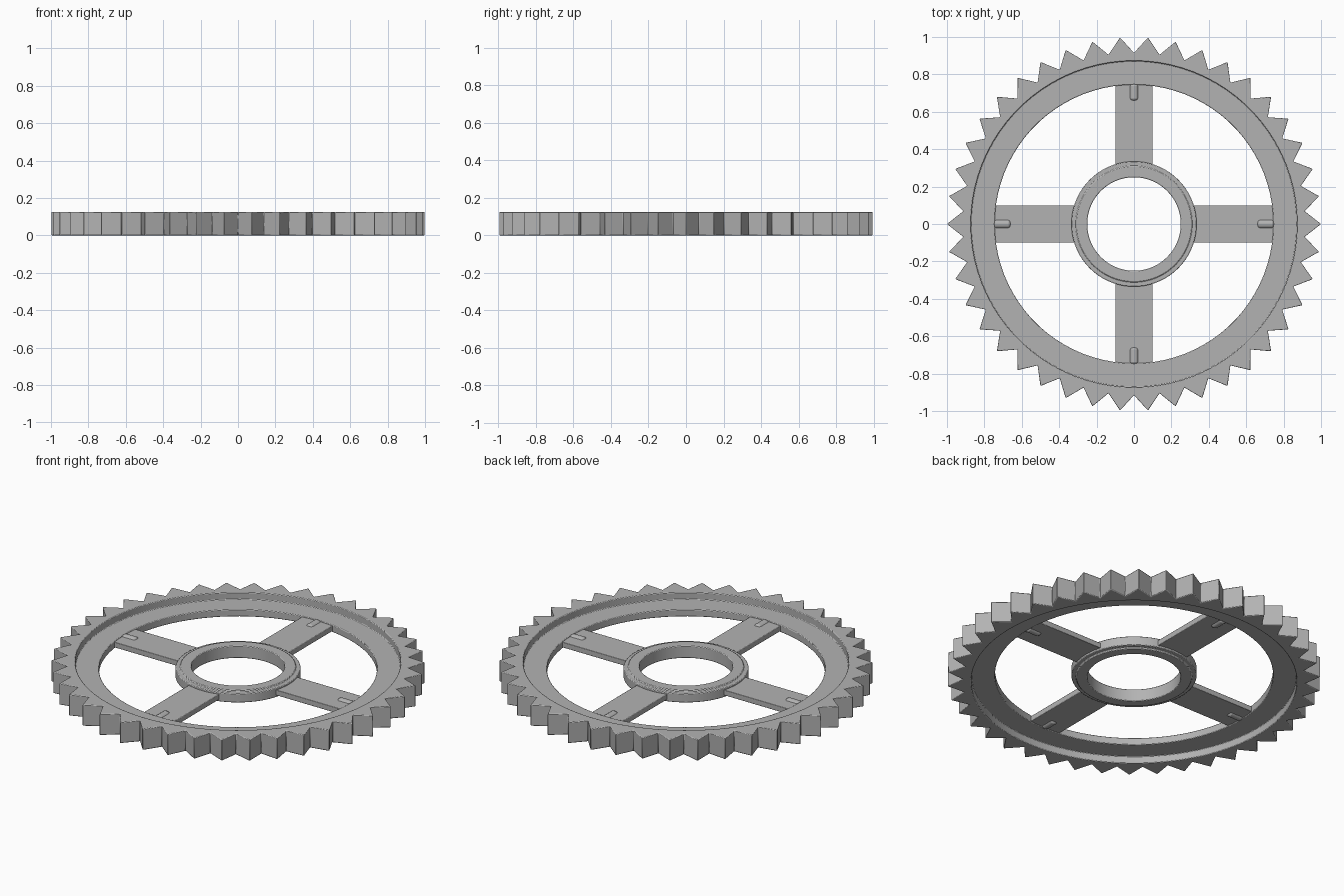
import bpy
import bmesh
import math
from mathutils import Matrix, Vector

if "Cube" in bpy.data.objects:
    bpy.data.objects.remove(bpy.data.objects["Cube"], do_unlink=True)

HEIGHT = 0.125
MID = HEIGHT / 2
TEETH = 42
TIP, ROOT = 1.0, 0.915

grey = bpy.data.materials.new("plain grey")
grey.use_nodes = True
colour = (0.45, 0.45, 0.45, 1)
grey.diffuse_color = colour
grey.node_tree.nodes["Principled BSDF"].inputs["Base Color"].default_value = colour


def finish(name, bm, bevel=0.0):
    """Turn a bmesh into a shaded object with softened edges."""
    bmesh.ops.recalc_face_normals(bm, faces=bm.faces)
    mesh = bpy.data.meshes.new(name)
    bm.to_mesh(mesh)
    bm.free()
    mesh.materials.append(grey)
    obj = bpy.data.objects.new(name, mesh)
    bpy.context.collection.objects.link(obj)
    if bevel:
        mod = obj.modifiers.new("soft edges", "BEVEL")
        mod.width = bevel
        mod.segments = 2
        mod.limit_method = "ANGLE"
        mod.angle_limit = math.radians(30)
    bpy.ops.object.select_all(action="DESELECT")
    obj.select_set(True)
    bpy.context.view_layer.objects.active = obj
    bpy.ops.object.shade_smooth_by_angle(angle=math.radians(30))
    return obj


def ring(name, profile, steps, bevel):
    """Spin a closed (radius, z) profile; radius None follows the teeth."""
    bm = bmesh.new()
    loops = []
    for i in range(steps):
        a = 2 * math.pi * i / steps
        tooth = TIP if i % 2 == 0 else ROOT
        loops.append([bm.verts.new(((r or tooth) * math.cos(a),
                                    (r or tooth) * math.sin(a), z))
                      for r, z in profile])
    n = len(profile)
    for i in range(steps):
        a, b = loops[i], loops[(i + 1) % steps]
        for j in range(n):
            k = (j + 1) % n
            bm.faces.new((a[j], b[j], b[k], a[k]))
    return finish(name, bm, bevel)


def mirrored(upper):
    """Close an upper half profile by mirroring it about mid height."""
    return ([(r, MID + h) for r, h in upper]
            + [(r, MID - h) for r, h in reversed(upper)])


# Toothed rim with a thinner web recessed on both sides
ring("toothed_rim",
     mirrored([(None, MID), (0.872, MID), (0.872, 0.021), (0.745, 0.021)]),
     TEETH * 2, 0.004)

# Hub collar with a raised inner lip
ring("hub", mirrored([(0.335, 0.027), (0.31, 0.027), (0.31, 0.036), (0.25, 0.036)]),
     72, 0.004)

for i, side in enumerate(("left", "back", "right", "front")):
    turn = Matrix.Rotation(i * math.pi / 2, 4, "Z")

    # Flat spoke from the hub into the web
    bm = bmesh.new()
    bmesh.ops.create_cube(bm, size=1)
    bmesh.ops.scale(bm, vec=(0.47, 0.2, 0.032), verts=bm.verts)
    bmesh.ops.translate(bm, vec=(0.525, 0, MID), verts=bm.verts)
    bm.transform(turn)
    finish(side + "_spoke", bm, 0.003)

    # Round-ended peg where the spoke meets the rim
    bm = bmesh.new()
    bmesh.ops.create_cone(bm, cap_ends=True, segments=24, radius1=0.026,
                          radius2=0.026, depth=0.09)
    bm.transform(turn @ Matrix.Translation(Vector((0.705, 0, MID)))
                 @ Matrix.Rotation(math.pi / 2, 4, "Y"))
    finish(side + "_peg", bm, 0.012)
